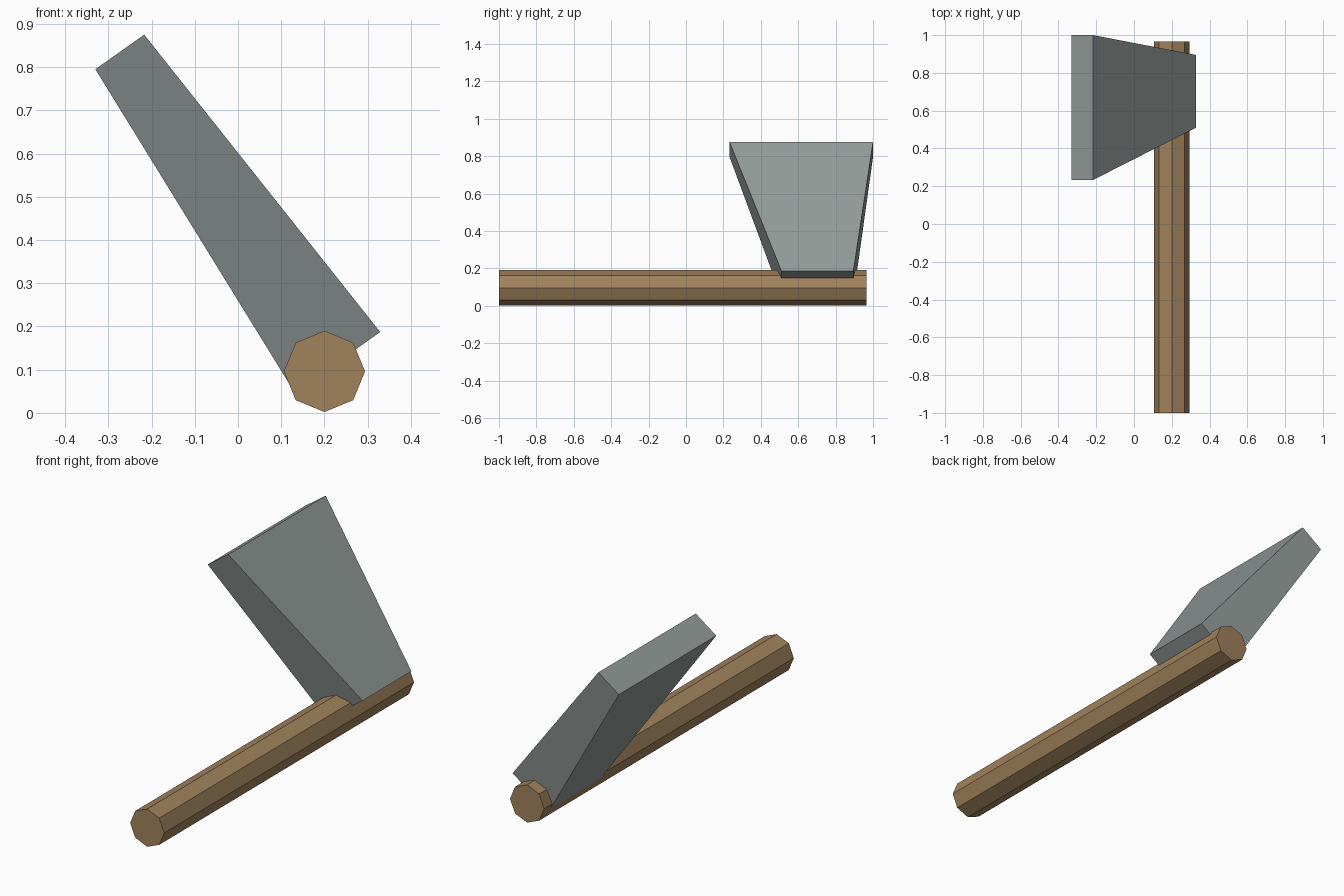
import bpy, bmesh, math

if "Cube" in bpy.data.objects:
    bpy.data.objects.remove(bpy.data.objects["Cube"])


def material(name, rgb):
    m = bpy.data.materials.new(name)
    m.diffuse_color = (*rgb, 1)
    m.use_nodes = True
    m.node_tree.nodes["Principled BSDF"].inputs["Base Color"].default_value = m.diffuse_color
    return m


def loft(name, ring_a, ring_b, mat):
    """Solid joining two matching rings of points with flat end caps."""
    bm = bmesh.new()
    a = [bm.verts.new(p) for p in ring_a]
    b = [bm.verts.new(p) for p in ring_b]
    n = len(a)
    bm.faces.new(a)
    bm.faces.new(b[::-1])
    for i in range(n):
        j = (i + 1) % n
        bm.faces.new((a[j], a[i], b[i], b[j]))
    bmesh.ops.recalc_face_normals(bm, faces=bm.faces)
    me = bpy.data.meshes.new(name)
    bm.to_mesh(me)
    bm.free()
    me.materials.append(mat)
    ob = bpy.data.objects.new(name, me)
    bpy.context.collection.objects.link(ob)
    return ob


wood = material("brown wood", (0.352, 0.223, 0.107))
steel = material("grey steel", (0.287, 0.328, 0.319))

# Octagonal handle along y
R, CX, CZ = 0.094, 0.2, 0.096


def octagon(y):
    return [(CX + R * math.cos(k * math.pi / 4), y, CZ + R * math.sin(k * math.pi / 4))
            for k in range(8)]


loft("handle", octagon(-1.0), octagon(0.965), wood)


# Tapered blade leaning to the left, wide at the far edge
def end_rect(p, q, y0, y1):
    return [(p[0], y0, p[1]), (q[0], y0, q[1]), (q[0], y1, q[1]), (p[0], y1, p[1])]


loft("blade",
     end_rect((0.131, 0.047), (0.329, 0.187), 0.51, 0.895),
     end_rect((-0.33, 0.795), (-0.217, 0.875), 0.233, 1.0), steel)
